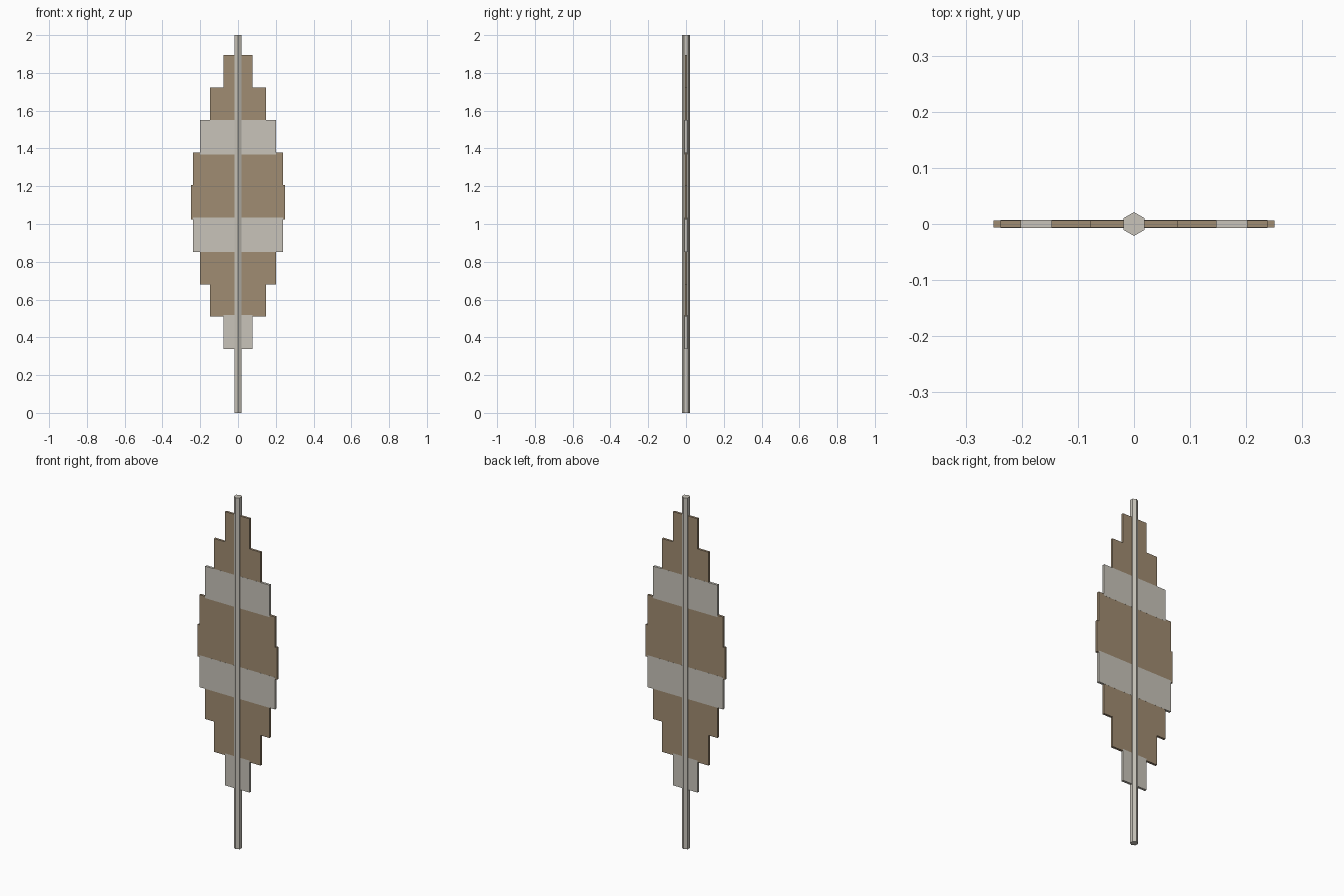
import bpy
import math

cube = bpy.data.objects.get("Cube")
if cube:
    bpy.data.objects.remove(cube, do_unlink=True)


def make_material(name, rgb):
    mat = bpy.data.materials.new(name)
    mat.use_nodes = True
    color = (*rgb, 1.0)
    mat.diffuse_color = color
    mat.node_tree.nodes["Principled BSDF"].inputs["Base Color"].default_value = color
    return mat


pale = make_material("pale_grey", (0.578, 0.552, 0.491))
brown = make_material("tan_brown", (0.352, 0.262, 0.168))


def finish(name, mat):
    obj = bpy.context.object
    obj.name = name
    obj.data.name = name
    obj.data.materials.append(mat)
    return obj


def add_slat(name, half_width, thickness, bottom, height, mat):
    bpy.ops.mesh.primitive_cube_add(size=1, location=(0, 0, bottom + height / 2))
    obj = finish(name, mat)
    for v in obj.data.vertices:
        v.co.x *= 2 * half_width
        v.co.y *= thickness
        v.co.z *= height


# Central six-sided shaft, with corners facing front and back
bpy.ops.mesh.primitive_cylinder_add(vertices=6, radius=0.0213, depth=2, location=(0, 0, 1))
finish("shaft", pale)

# Stack of slightly overlapping vane slats, widths following a sine bulge
COUNT = 9
for i in range(COUNT):
    is_pale = i % 3 == 0
    half_width = 0.25 * math.sin(math.pi * (i + 1) / (COUNT + 1))
    # Pale bands stand a hair proud so they cover the overlaps cleanly
    thickness = 0.0136 if is_pale else 0.0130
    add_slat(f"vane_slat_{i + 1}", half_width, thickness,
             0.337 + 0.172 * i, 0.182, pale if is_pale else brown)
